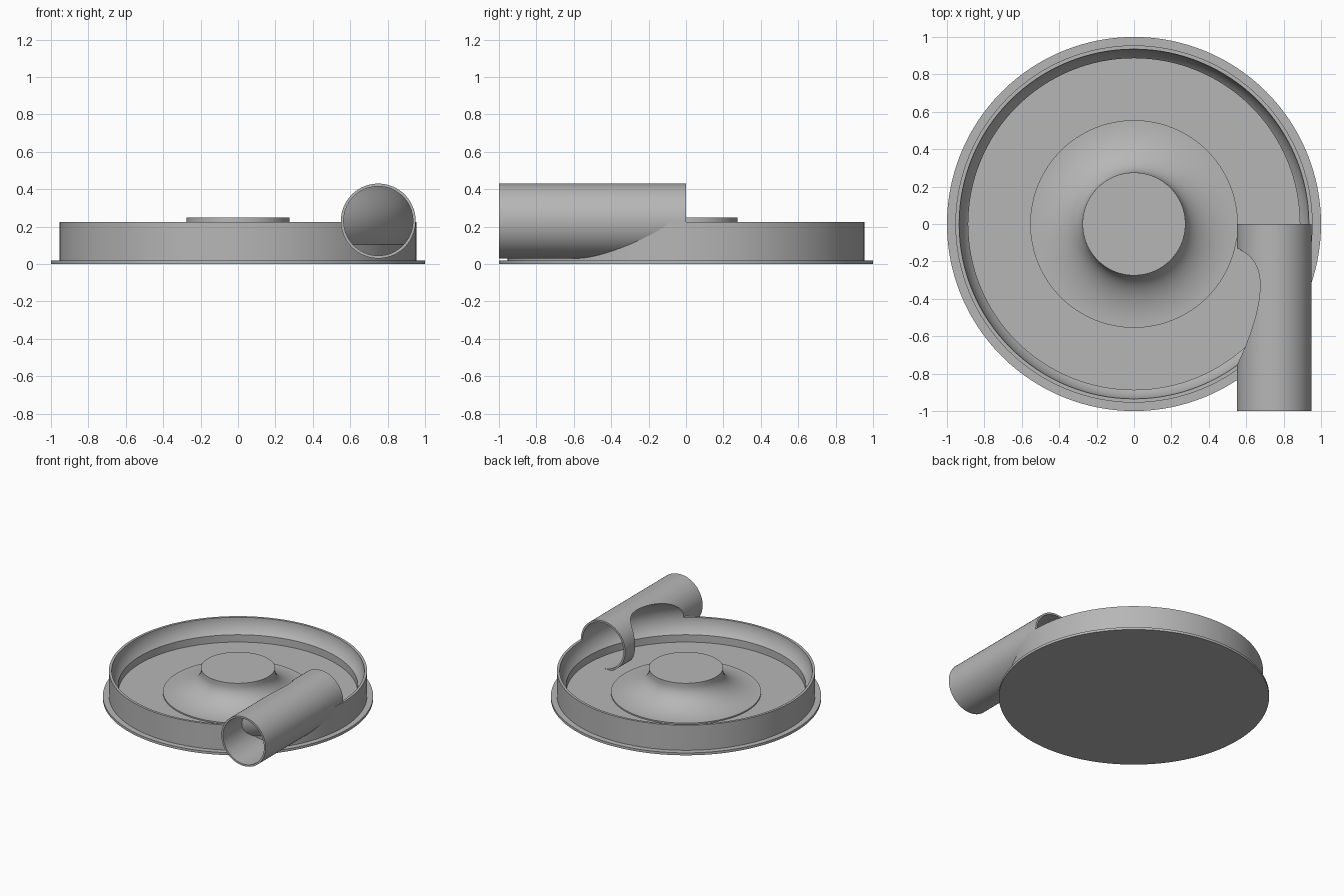
import bpy, bmesh
from math import cos, sin, pi, radians, asin, sqrt
from mathutils import Matrix

if "Cube" in bpy.data.objects:
    bpy.data.objects.remove(bpy.data.objects["Cube"])

grey = bpy.data.materials.new("plain grey")
grey.use_nodes = True
COLOR = (0.47, 0.47, 0.47, 1)
grey.diffuse_color = COLOR
grey.node_tree.nodes["Principled BSDF"].inputs["Base Color"].default_value = COLOR

# Shared dimensions of the ring channel and the outlet pipe
MAJOR, CENTER_Z = 0.75, 0.23
BORE, PIPE, SHELL = 0.185, 0.2, 0.195
FLOOR, STEP = 0.045, 0.105


def arc(radius, start, end, steps, center=(MAJOR, CENTER_Z), squash=1):
    """Points on an arc in the radius/height plane, angles in radians."""
    angles = [start + (end - start) * i / steps for i in range(steps + 1)]
    return [(center[0] + radius * cos(a), center[1] + radius * squash * sin(a)) for a in angles]


def finish(name, bm):
    bmesh.ops.remove_doubles(bm, verts=bm.verts, dist=1e-5)
    bmesh.ops.recalc_face_normals(bm, faces=bm.faces)
    mesh = bpy.data.meshes.new(name)
    bm.to_mesh(mesh)
    bm.free()
    mesh.materials.append(grey)
    obj = bpy.data.objects.new(name, mesh)
    bpy.context.collection.objects.link(obj)
    return obj


def lathe(name, points, closed=False):
    bm = bmesh.new()
    verts = [bm.verts.new((r, 0, z)) for r, z in points]
    edges = [bm.edges.new(pair) for pair in zip(verts, verts[1:])]
    if closed:
        edges.append(bm.edges.new((verts[-1], verts[0])))
    bmesh.ops.spin(bm, geom=verts + edges, cent=(0, 0, 0), axis=(0, 0, 1),
                   angle=2 * pi, steps=128, use_merge=True)
    return finish(name, bm)


def tube(name, radius, y0, y1):
    bm = bmesh.new()
    place = Matrix.Translation((MAJOR, (y0 + y1) / 2, CENTER_Z)) @ Matrix.Rotation(pi / 2, 4, "X")
    bmesh.ops.create_cone(bm, cap_ends=True, segments=96, radius1=radius,
                          radius2=radius, depth=y1 - y0, matrix=place)
    return finish(name, bm)


def cut(obj, cutter):
    cutter.hide_render = True
    mod = obj.modifiers.new("cut", "BOOLEAN")
    mod.operation, mod.solver, mod.object = "DIFFERENCE", "EXACT", cutter
    bpy.context.view_layer.objects.active = obj
    bpy.ops.object.modifier_apply(modifier=mod.name)


# Tray: flange, wall with curved inside, floor and flared centre hub
low = -asin((CENTER_Z - STEP) / BORE)
wall_foot = MAJOR + BORE * cos(low)
flare = arc(0.28, -pi / 2, -pi, 20, center=(0.555, 0.225), squash=0.17 / 0.28)
tray = lathe("tray", [(0, 0), (1, 0), (1, 0.02), (0.955, 0.02), (0.955, 0.225)]
             + arc(BORE, -0.027, low, 10)
             + [(wall_foot, FLOOR), (0.555, FLOOR)] + flare
             + [(0.275, 0.25), (0, 0.25)])

# Outlet pipe along the side, opened where the ring channel sweeps through it
pipe = tube("outlet_pipe", PIPE, -1, 0)
channel = lathe("channel_cutter",
                arc(BORE, low, 1.5 * pi, 64) + [(wall_foot, FLOOR)], closed=True)
cut(pipe, channel)

# Pipe bore, ending against the thin shell of the channel
bore = tube("bore_cutter", BORE, -1.05, -0.001)
shell_low = -asin((CENTER_Z - STEP) / SHELL)
shell_foot = MAJOR + SHELL * cos(shell_low)
shell = lathe("shell_cutter", [(0, -0.1), (shell_foot, -0.1)]
              + arc(SHELL, shell_low, pi / 2, 32) + [(0, CENTER_Z + SHELL)])
cut(bore, shell)
for part in (pipe, tray):
    cut(part, bore)

for helper in (channel, bore, shell):
    bpy.data.objects.remove(helper)

# Smooth round surfaces, keeping the rims sharp
bpy.ops.object.select_all(action="DESELECT")
for part in (pipe, tray):
    part.select_set(True)
bpy.context.view_layer.objects.active = tray
bpy.ops.object.shade_smooth_by_angle(angle=radians(30))
